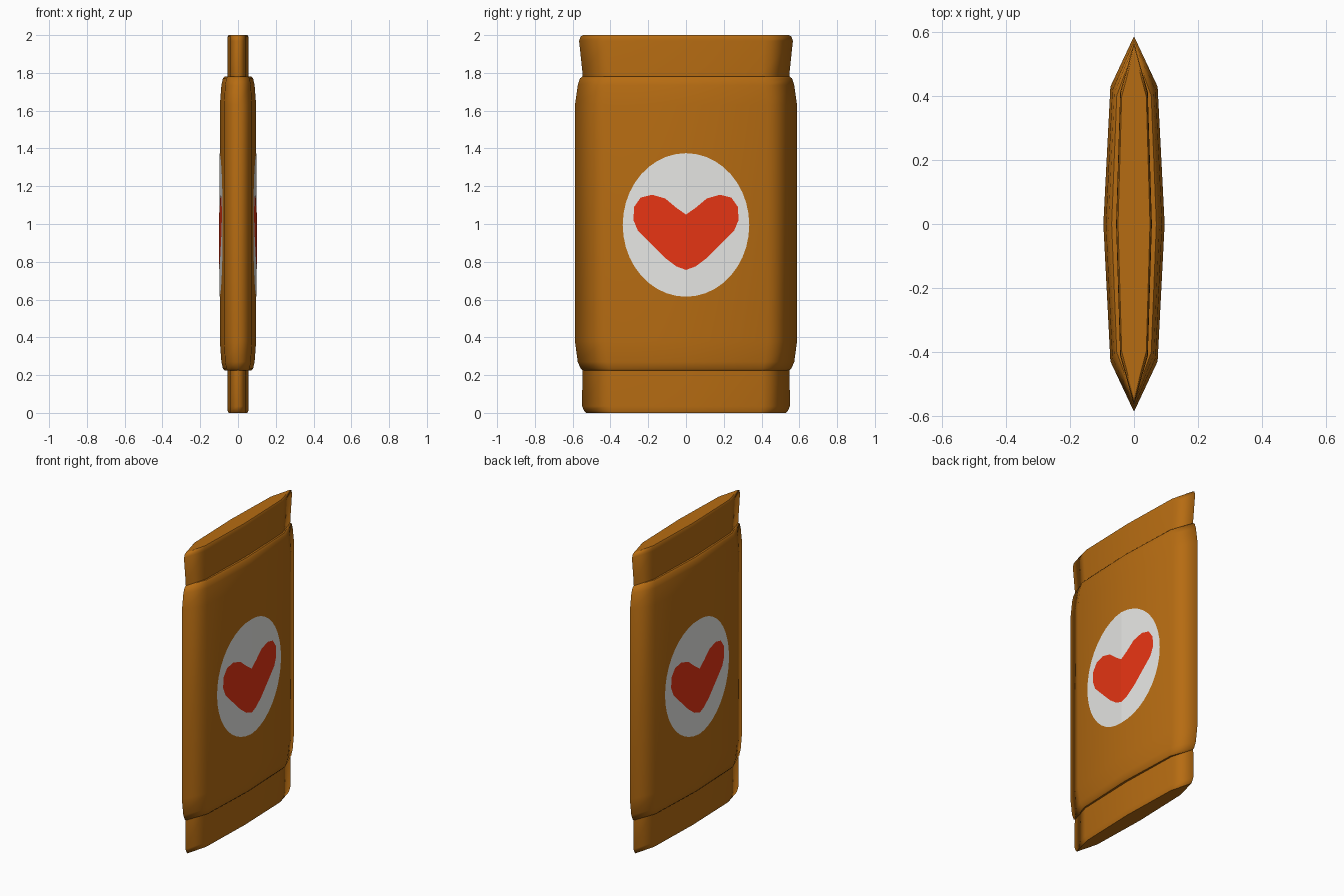
import bpy, bmesh, math

if "Cube" in bpy.data.objects:
    bpy.data.objects.remove(bpy.data.objects["Cube"])


def material(name, rgb):
    m = bpy.data.materials.new(name)
    m.diffuse_color = (*rgb, 1)
    m.use_nodes = True
    m.node_tree.nodes["Principled BSDF"].inputs["Base Color"].default_value = m.diffuse_color
    return m


BROWN = material("caramel_brown", (0.47, 0.15, 0.006))
WHITE = material("label_white", (0.8, 0.8, 0.78))
RED = material("heart_red", (0.82, 0.036, 0.007))

HALF_X, HALF_Y = 0.096, 0.588                 # widest section of the pouch
SHOULDER_X, SHOULDER_Y = 0.074, 0.43          # where the flat panel turns to the rim


def add_object(name, bm, mat):
    mesh = bpy.data.meshes.new(name)
    bm.to_mesh(mesh)
    bm.free()
    mesh.materials.append(mat)
    obj = bpy.data.objects.new(name, mesh)
    bpy.context.collection.objects.link(obj)
    return obj


def pouch_part(name, rings):
    """Loft the eight-sided lens section through (z, half_x, half_y) rings."""
    a, b = SHOULDER_X / HALF_X, SHOULDER_Y / HALF_Y
    section = [(1, 0), (a, b), (0, 1), (-a, b), (-1, 0), (-a, -b), (0, -1), (a, -b)]
    n = len(section)
    bm = bmesh.new()
    loops = [[bm.verts.new((sx * x, sy * y, z)) for sx, sy in section] for z, x, y in rings]
    for lo, hi in zip(loops, loops[1:]):
        for i in range(n):
            j = (i + 1) % n
            bm.faces.new((lo[i], lo[j], hi[j], hi[i]))
    caps = [bm.faces.new(loops[0][::-1]), bm.faces.new(loops[-1])]
    for f in bm.faces:
        f.smooth = True
    for cap in caps:
        for e in cap.edges:
            e.smooth = False
    return add_object(name, bm, BROWN)


def decal(name, half_outline, offset, mat):
    """Paint-thin plate on both panels, folded at the middle like the pouch."""
    slope = (HALF_X - SHOULDER_X) / SHOULDER_Y
    bm = bmesh.new()
    for side in (-1, 1):
        for mirror in (-1, 1):
            vs = [bm.verts.new((side * (HALF_X + offset - slope * y), mirror * y, z))
                  for y, z in half_outline]
            f = bm.faces.new(vs)
            f.normal_update()
            if f.normal.x * side < 0:
                f.normal_flip()
    return add_object(name, bm, mat)


# Filled body with rounded ends
pouch_part("pouch_body", [
    (0.225, 0.070, 0.545), (0.235, 0.080, 0.558), (0.27, 0.088, 0.573), (0.38, HALF_X, HALF_Y),
    (1.63, HALF_X, HALF_Y), (1.735, 0.088, 0.573), (1.77, 0.080, 0.562), (1.78, 0.070, 0.550)])

# Sealed strips at the ends
pouch_part("top_seal", [
    (1.74, 0.056, 0.545), (1.80, 0.056, 0.548), (1.97, 0.056, 0.566),
    (1.992, 0.055, 0.558), (2.0, 0.050, 0.545)])
pouch_part("bottom_seal", [
    (0.0, 0.050, 0.530), (0.012, 0.055, 0.540), (0.035, 0.056, 0.550), (0.27, 0.056, 0.548)])

# Round label and heart on both panels
oval = [(0.335 * math.sin(math.pi * i / 20), 0.995 + 0.38 * math.cos(math.pi * i / 20))
        for i in range(21)]
heart = [(0, 1.05), (0.05, 1.085), (0.11, 1.135), (0.18, 1.155), (0.24, 1.14), (0.275, 1.09),
         (0.278, 1.02), (0.255, 0.965), (0.19, 0.90), (0.11, 0.82), (0.05, 0.775), (0, 0.757)]
decal("round_label", oval, 0.002, WHITE)
decal("heart", heart, 0.004, RED)
